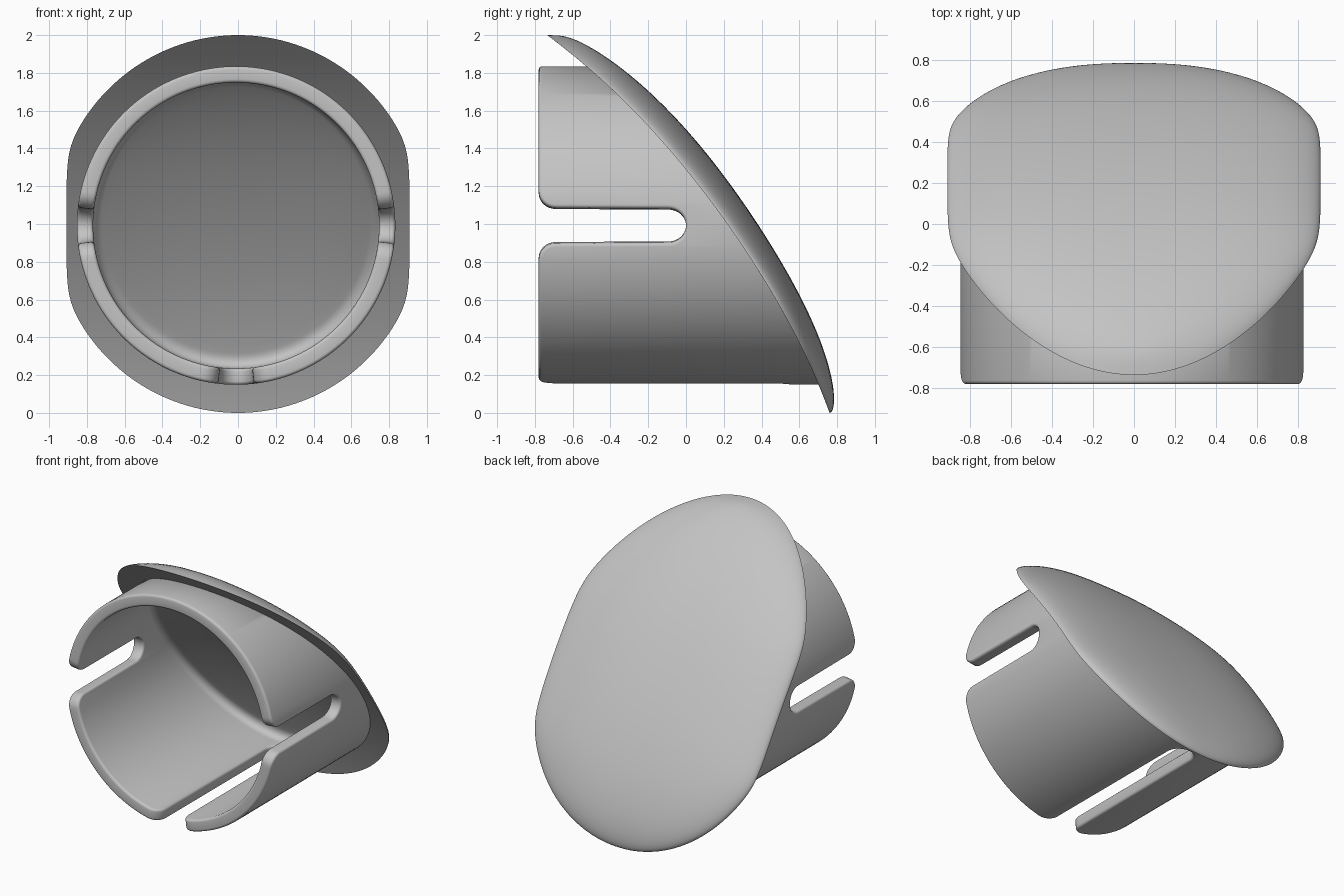
import bpy, bmesh
from math import sin, cos, pi, sqrt

cube = bpy.data.objects.get("Cube")
if cube:
    bpy.data.objects.remove(cube)

grey = bpy.data.materials.new("plain_grey")
grey.use_nodes = True
colour = (0.55, 0.55, 0.55, 1)
grey.diffuse_color = colour
grey.node_tree.nodes["Principled BSDF"].inputs["Base Color"].default_value = colour

# Sleeve sizes
CX, CZ, OUTER, INNER, FRONT = -0.01, 0.992, 0.843, 0.757, -0.78
HALF, CORNER, ROUND = 0.095, 0.09, 0.018


def skin(name, rings, wrap=False):
    """Join equal closed rings of points into a smooth-shaded surface."""
    bm = bmesh.new()
    rows = [[bm.verts.new(p) for p in ring] for ring in rings]
    n = len(rows[0])
    pairs = list(zip(rows, rows[1:]))
    if wrap:
        pairs.append((rows[-1], rows[0]))
    for a, b in pairs:
        for i in range(n):
            j = (i + 1) % n
            bm.faces.new((a[i], a[j], b[j], b[i]))
    bmesh.ops.remove_doubles(bm, verts=bm.verts, dist=1e-5)
    bmesh.ops.recalc_face_normals(bm, faces=bm.faces)
    mesh = bpy.data.meshes.new(name)
    bm.to_mesh(mesh)
    bm.free()
    mesh.materials.append(grey)
    obj = bpy.data.objects.new(name, mesh)
    bpy.context.collection.objects.link(obj)
    bpy.ops.object.select_all(action="DESELECT")
    obj.select_set(True)
    bpy.context.view_layer.objects.active = obj
    bpy.ops.object.shade_smooth_by_angle(angle=0.7)
    return obj


# Domed cap: a curved slanted underside with a crowned back
def underside(z):
    return 0.76 - 0.3625 * z - 0.1925 * z * z + 0.0134 * z ** 4 * (2 - z)


def half_width(c):
    c *= 0.98
    return c / (1 + (c / 0.91) ** 40) ** (1 / 40)


def crown(x, z):
    v = z - 1
    w = half_width(sqrt(max(1 - v * v, 1e-9)))
    s = min(abs(x) / w, 1)
    spine = (0.108 + 0.053 * z) * max(1 - v ** 4, 0) ** (0.26 if v > 0 else 0.58)
    return spine * (1 - s ** 2.5) ** 0.55


def inner_depth(x, z):
    """Inside of the cap, hollowed where the crown is thick."""
    spare = crown(x, z) - 0.125
    return underside(z) + (spare + sqrt(spare * spare + 0.0009)) / 2


def outline(a):
    return half_width(abs(cos(a))) * (1 if cos(a) > 0 else -1), 1 + sin(a)


angles = [2 * pi * i / 160 for i in range(160)]


def dome_ring(t):
    ring = []
    for a in angles:
        x, z = outline(a)
        x, z = t * x, 1 + t * (z - 1)
        ring.append((x, underside(z) + (crown(x, z) if t < 1 else 0), z))
    return ring


def flange_ring(t):
    """Blend from the cap's outline to a circle within the sleeve wall."""
    ring = []
    for a in angles:
        x, z = outline(a)
        x += (CX + 0.8 * cos(a) - x) * t
        z += (CZ + 0.8 * sin(a) - z) * t
        ring.append((x, underside(z), z))
    return ring


skin("domed_cap", [dome_ring(sin(k / 28 * pi / 2)) for k in range(29)]
     + [flange_ring(k / 4) for k in range(1, 5)])


# Floor inside the sleeve, with a fillet that is widest at the bottom
def floor_ring(scale, p=0):
    ring = []
    for a in angles:
        size = 0.05 - 0.03 * sin(a)
        r = scale * (INNER - size + size * sin(p))
        x, z = CX + r * cos(a), CZ + r * sin(a)
        ring.append((x, inner_depth(x, z) - size * (1 - cos(p)), z))
    return ring


skin("inner_floor", [floor_ring(k / 16) for k in range(16)]
     + [floor_ring(1, pi / 2 * k / 8) for k in range(9)])

# Slotted sleeve: front edge as a path of (arc length, depth)
slots = [(0, 0.0), (pi, 0.0), (1.5 * pi, 0.55)]


def slot_path(end):
    """Rounded mouth corner and half of the round slot end, then mirrored."""
    half = []
    for k in range(9):
        a = pi / 2 * k / 8
        half.append((-HALF - CORNER + CORNER * sin(a) - 0.002 * (8 - k) / 8,
                     FRONT + CORNER * (1 - cos(a))))
    for k in range(11):
        a = pi / 2 * k / 10
        half.append((-(HALF - 0.003) * cos(a), end - HALF + HALF * sin(a)))
    return half + [(-u, y) for u, y in reversed(half[:-1])]


path = []
for i, (centre, end) in enumerate(slots):
    path += [(centre * OUTER + u, y) for u, y in slot_path(end)]
    following = slots[i + 1][0] if i < 2 else 2 * pi
    start = centre * OUTER + HALF + CORNER + 0.002
    stop = following * OUTER - HALF - CORNER - 0.002
    count = int((stop - start) / 0.035)
    path += [(start + (stop - start) * k / count, FRONT) for k in range(1, count)]

# Inward normals of the path, for rounding the edge
girth = 2 * pi * OUTER
normals = []
for i in range(len(path)):
    a, b = path[i - 1], path[(i + 1) % len(path)]
    du = (b[0] - a[0] + girth / 2) % girth - girth / 2
    dy = b[1] - a[1]
    size = sqrt(du * du + dy * dy)
    normals.append((-dy / size, du / size))


def sleeve_ring(radius, inset=0, back=None):
    ring = []
    for (u, y), (nu, ny) in zip(path, normals):
        a = (u + nu * (ROUND if back else inset)) / OUTER
        x, z = CX + radius * cos(a), CZ + radius * sin(a)
        ring.append((x, back(x, z) + 0.02 if back else y + ny * inset, z))
    return ring


arc = [pi / 2 * k / 4 for k in range(5)]
rings = [sleeve_ring(OUTER, back=lambda x, z: underside(z))]
rings += [sleeve_ring(OUTER - ROUND * (1 - cos(a)), ROUND * (1 - sin(a))) for a in arc]
rings += [sleeve_ring(INNER + ROUND * (1 - cos(a)), ROUND * (1 - sin(a)))
          for a in reversed(arc)]
rings.append(sleeve_ring(INNER, back=inner_depth))
skin("slotted_sleeve", rings, wrap=True)
